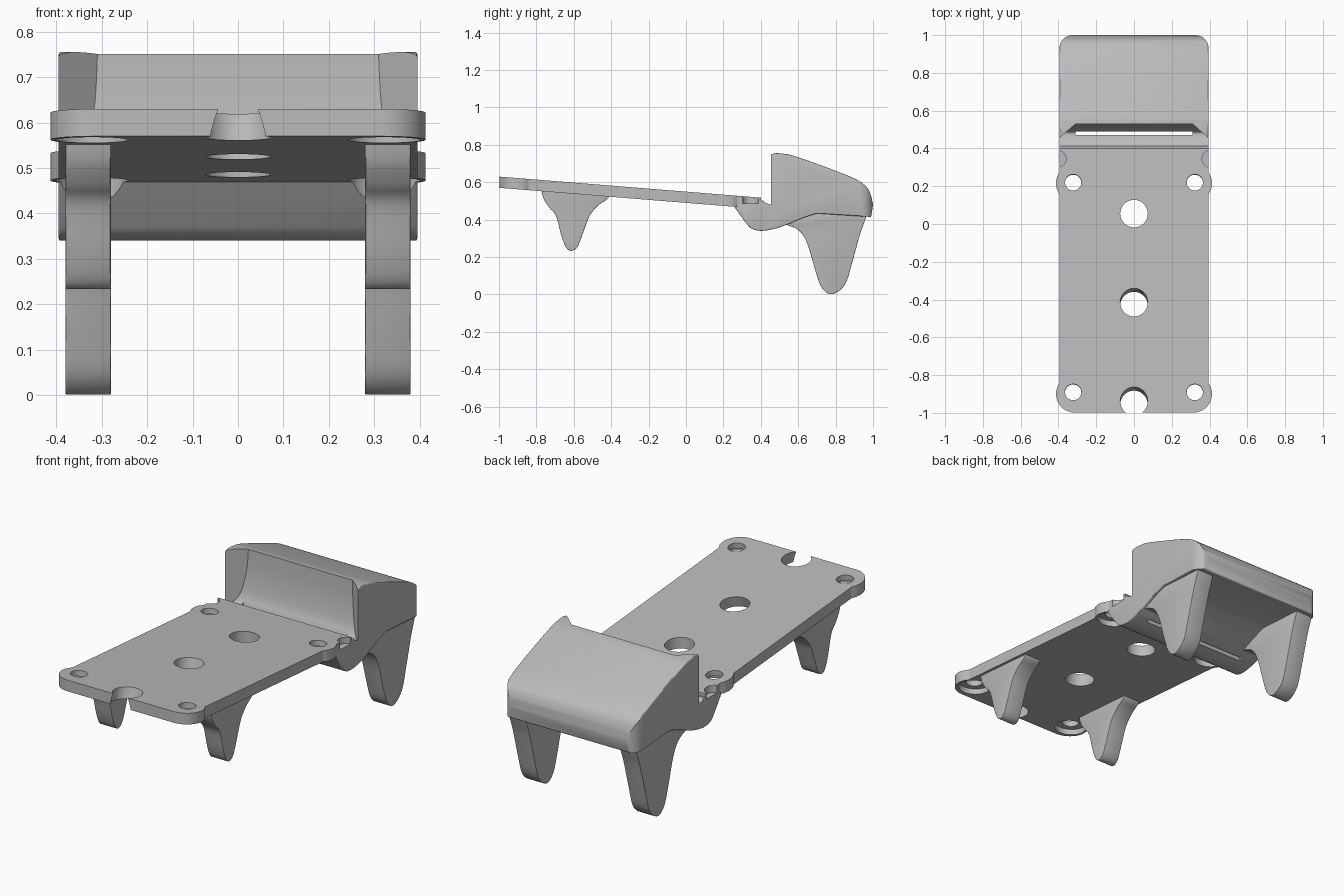
import bpy, bmesh
from math import sin, cos, radians
from mathutils import Vector
from mathutils.geometry import interpolate_bezier

if "Cube" in bpy.data.objects:
    bpy.data.objects.remove(bpy.data.objects["Cube"])

grey = bpy.data.materials.new("plain grey")
grey.use_nodes = True
grey.diffuse_color = (0.5, 0.5, 0.5, 1)
grey.node_tree.nodes["Principled BSDF"].inputs["Base Color"].default_value = grey.diffuse_color


def prism(name, points, low, high):
    """Join two copies of a closed outline, each placed by its own function."""
    bm = bmesh.new()
    a = [bm.verts.new(low(*p)) for p in points]
    b = [bm.verts.new(high(*p)) for p in points]
    bm.faces.new(a)
    bm.faces.new(b[::-1])
    for i in range(len(a)):
        j = (i + 1) % len(a)
        bm.faces.new((a[i], b[i], b[j], a[j]))
    bmesh.ops.recalc_face_normals(bm, faces=bm.faces)
    mesh = bpy.data.meshes.new(name)
    bm.to_mesh(mesh)
    bm.free()
    obj = bpy.data.objects.new(name, mesh)
    bpy.context.collection.objects.link(obj)
    mesh.materials.append(grey)
    return obj


def across(name, points, x0, x1):
    """Extrude a side profile (y, z) along x."""
    return prism(name, points, lambda y, z: (x0, y, z), lambda y, z: (x1, y, z))


def cylinder(x, y, z, radius, down, up, tilt=0):
    bpy.ops.mesh.primitive_cylinder_add(vertices=40, radius=radius, depth=down + up)
    obj = bpy.context.object
    for v in obj.data.vertices:
        v.co.z += (up - down) / 2
    obj.location = (x, y, z)
    obj.rotation_euler.x = radians(tilt)
    obj.data.materials.append(grey)
    return obj


def apply(obj, mod):
    bpy.context.view_layer.objects.active = obj
    bpy.ops.object.modifier_apply(modifier=mod.name)


def boolean(obj, cutter, operation="DIFFERENCE"):
    bpy.context.view_layer.update()
    mod = obj.modifiers.new("cut", "BOOLEAN")
    mod.operation, mod.solver, mod.object = operation, "EXACT", cutter
    apply(obj, mod)


def round_edges(obj, width):
    mod = obj.modifiers.new("round", "BEVEL")
    mod.width, mod.segments = width, 3
    mod.limit_method, mod.angle_limit = "ANGLE", radians(50)
    apply(obj, mod)


def smooth(obj):
    bpy.ops.object.select_all(action="DESELECT")
    obj.select_set(True)
    bpy.context.view_layer.objects.active = obj
    bpy.ops.object.shade_smooth_by_angle(angle=radians(30))


def curve(points, steps=6):
    """Smooth path through all points."""
    p = [Vector(q) for q in points]
    p = [p[0]] + p + [p[-1]]
    out = []
    for a, b, c, d in zip(p, p[1:], p[2:], p[3:]):
        out += interpolate_bezier(b, b + (c - a) / 6, c - (d - b) / 6, c, steps)[:-1]
    return [tuple(v)[:2] for v in out + [p[-1]]]


def arc(cx, cy, r, start, end, n=16):
    angles = [radians(start + (end - start) * i / n) for i in range(n + 1)]
    return [(cx + r * cos(t), cy + r * sin(t)) for t in angles]


def mirrored(half):
    return half + [(-x, y) for x, y in reversed(half)]


def plate_top(y):
    return 0.63 - 0.0805 * (y + 1)


# Sloping plate with rounded ears
THICK, EAR_X, EAR_R, EARS, SLOPE = 0.06, 0.315, 0.098, (-0.9, 0.215), -4.6
half = arc(EAR_X, EARS[0], EAR_R, -90, 35.3) + arc(EAR_X, EARS[1], EAR_R, -35.3, 35.3)
plate = prism("plate", mirrored(half + [(0.395, 0.4)]),
              lambda x, y: (x, y, plate_top(y) - THICK), lambda x, y: (x, y, plate_top(y)))

# Rear block with rounded belly
belly = curve([(0.25, 0.48), (0.315, 0.39), (0.35, 0.352), (0.4, 0.34),
               (0.47, 0.35), (0.54, 0.373), (0.62, 0.407), (0.7, 0.433)])
crown = curve([(1.0, 0.48), (0.985, 0.54), (0.96, 0.58), (0.9, 0.62), (0.75, 0.68),
               (0.58, 0.74), (0.53, 0.751), (0.48, 0.755), (0.445, 0.745)])
block = across("rear_block", belly + [(0.99, 0.414)] + crown
               + [(0.445, 0.505), (0.4, 0.5)], -0.395, 0.395)
round_edges(block, 0.012)
plan = mirrored([(0.42, 0.1), (0.395, 0.3)] + arc(0.325, 0.93, 0.07, 0, 90))
plan_form = prism("plan_form", plan, lambda x, y: (x, y, 0.2), lambda x, y: (x, y, 0.9))
boolean(block, plan_form, "INTERSECT")

# Flared pocket in the front of the block, and the slot at its foot
pocket_side = [(0.2, 0.85), (0.2, 0.52), (0.4, 0.515)] + curve(
    [(0.425, 0.49), (0.47, 0.475), (0.49, 0.485), (0.51, 0.54), (0.525, 0.64), (0.53, 0.74)]) + [(0.53, 0.85)]
flare = lambda y: 0.31 + (0.53 - y) * 1.13
pocket = prism("pocket", pocket_side, lambda y, z: (-flare(y), y, z), lambda y, z: (flare(y), y, z))
slot = across("slot", [(0.47, 0.2), (0.49, 0.2), (0.49, 0.6), (0.47, 0.6)], -0.31, 0.31)
boolean(block, pocket)
boolean(block, slot)
cutters = [plan_form, pocket, slot]

# Screw holes with wide bores below, and relief notches behind the rear ears
for side in (-1, 1):
    for y in (-0.89, 0.22):
        hole = cylinder(side * 0.322, y, plate_top(y), 0.043, 0.2, 0.1, SLOPE)
        bore = cylinder(side * 0.322, y, plate_top(y) - 0.03, 0.08, 0.3, 0, SLOPE)
        boolean(plate, hole)
        boolean(plate, bore)
        if y > 0:
            boolean(block, bore)
        cutters += [hole, bore]
    notch = cylinder(side * 0.405, 0.345, 0.485, 0.045, 0, 0.15)
    boolean(plate, notch)
    boolean(block, notch)
    cutters.append(notch)

# Middle holes, the front one open to the edge
for y, tilt in ((0.055, 0), (-0.415, -18), (-0.938, -18)):
    hole = cylinder(0, y, plate_top(y), 0.073, 0.2, 0.1, tilt)
    boolean(plate, hole)
    cutters.append(hole)

for cutter in cutters:
    bpy.data.objects.remove(cutter)
smooth(plate)
smooth(block)

# Four tapering legs
front_profile = curve([(-0.775, 0.56), (-0.76, 0.51), (-0.73, 0.463), (-0.695, 0.42), (-0.665, 0.31),
                       (-0.64, 0.25), (-0.612, 0.233), (-0.58, 0.255), (-0.55, 0.33), (-0.515, 0.42),
                       (-0.47, 0.475), (-0.42, 0.51), (-0.405, 0.54)])
rear_profile = curve([(0.5, 0.375), (0.55, 0.368), (0.61, 0.336), (0.65, 0.267), (0.69, 0.133),
                      (0.725, 0.037), (0.78, 0.001), (0.85, 0.053), (0.89, 0.176),
                      (0.93, 0.32), (0.96, 0.405), (0.965, 0.45)]) + [(0.6, 0.45)]
for side, label in ((1, "left"), (-1, "right")):
    for place, profile in (("front", front_profile), ("rear", rear_profile)):
        leg = across(f"{place}_leg_{label}", profile, side * 0.28, side * 0.38)
        round_edges(leg, 0.01)
        smooth(leg)
